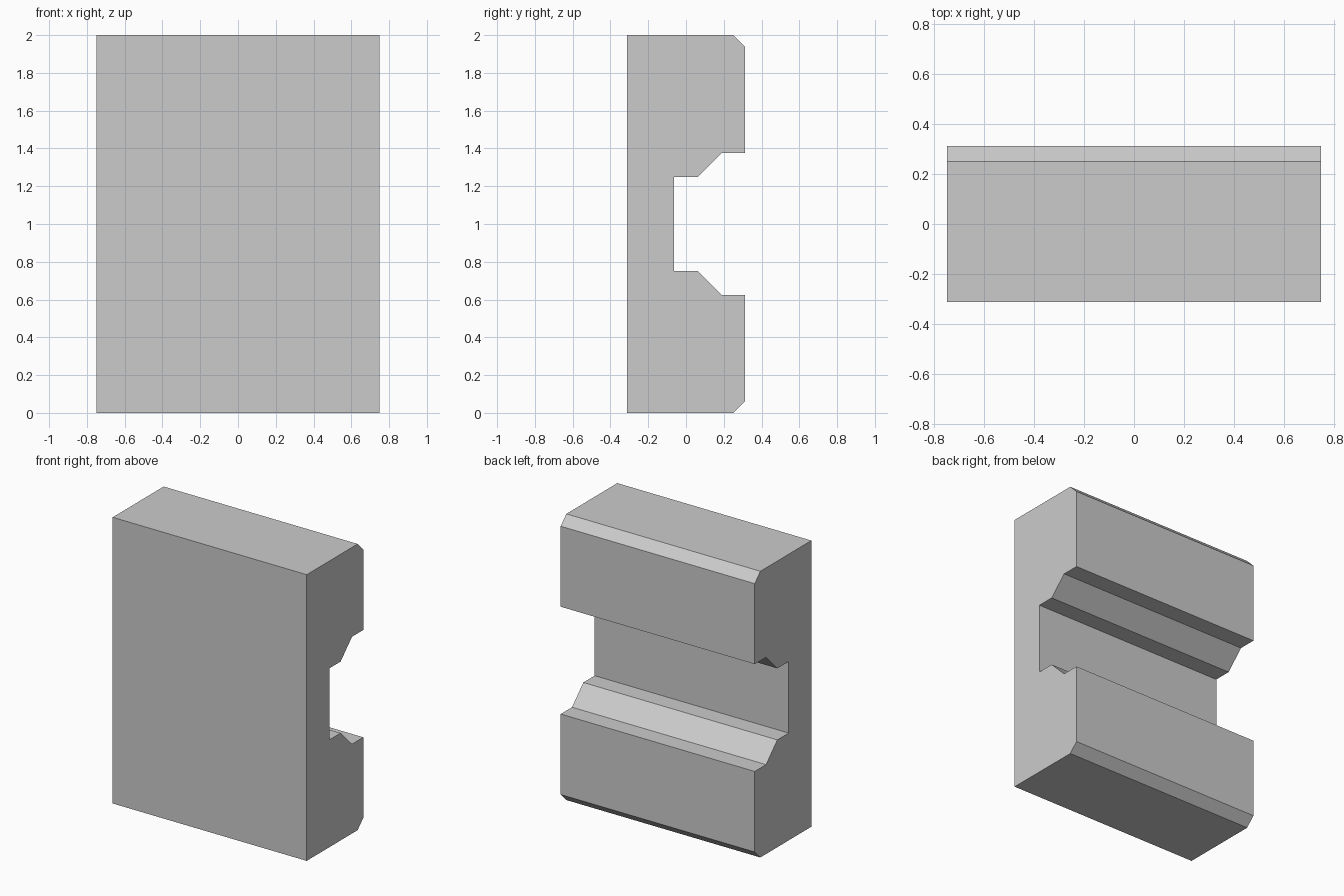
import bpy
import bmesh

if "Cube" in bpy.data.objects:
    bpy.data.objects.remove(bpy.data.objects["Cube"])

HALF_WIDTH = 0.75
MID_Z = 1.0

# Lower half of the side profile (y, z), from the flat front to the slot floor
lower = [(-0.3125, 0.0), (0.25, 0.0), (0.3125, 0.0625), (0.3125, 0.625),
         (0.1875, 0.625), (0.0625, 0.75), (-0.0625, 0.75)]
# Upper half mirrors the lower half about mid height
upper = [(y, 2 * MID_Z - z) for y, z in reversed(lower)]

# Slotted block: profile face extruded across the width
bm = bmesh.new()
face = bm.faces.new([bm.verts.new((-HALF_WIDTH, y, z)) for y, z in lower + upper])
result = bmesh.ops.extrude_face_region(bm, geom=[face], use_keep_orig=True)
moved = [g for g in result["geom"] if isinstance(g, bmesh.types.BMVert)]
bmesh.ops.translate(bm, verts=moved, vec=(2 * HALF_WIDTH, 0, 0))
bmesh.ops.recalc_face_normals(bm, faces=bm.faces)

mesh = bpy.data.meshes.new("slotted_block")
bm.to_mesh(mesh)
bm.free()
block = bpy.data.objects.new("slotted_block", mesh)
bpy.context.collection.objects.link(block)
